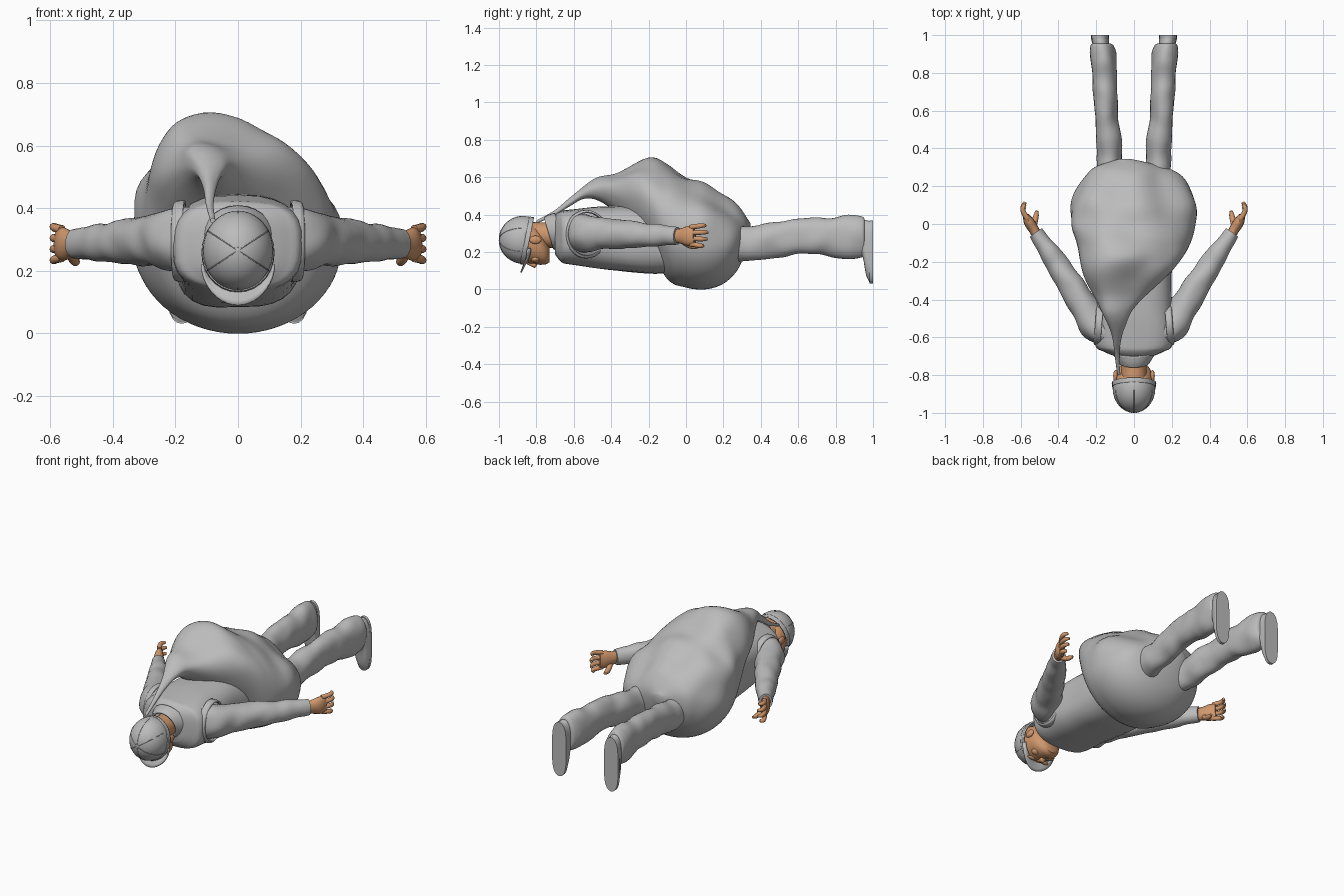
import bpy, bmesh, math
from mathutils import Vector, Matrix, noise

if "Cube" in bpy.data.objects:
    bpy.data.objects.remove(bpy.data.objects["Cube"], do_unlink=True)

def material(name, rgb):
    m = bpy.data.materials.new(name)
    m.use_nodes = True
    m.diffuse_color = (*rgb, 1)
    m.node_tree.nodes["Principled BSDF"].inputs["Base Color"].default_value = (*rgb, 1)
    return m

CLOTH = material("grey cloth", (0.5, 0.5, 0.5))
SKIN = material("tan skin", (0.63, 0.31, 0.15))
Y = Vector((0, 1, 0))

def finish(name, bm, mat, mirror=False, thick=0, angle=40):
    bmesh.ops.recalc_face_normals(bm, faces=bm.faces)
    me = bpy.data.meshes.new(name)
    bm.to_mesh(me)
    bm.free()
    ob = bpy.data.objects.new(name, me)
    bpy.context.collection.objects.link(ob)
    me.materials.append(mat)
    if mirror:
        ob.modifiers.new("mirror", "MIRROR")
    if thick:
        ob.modifiers.new("thickness", "SOLIDIFY").thickness = thick
    bpy.ops.object.select_all(action="DESELECT")
    ob.select_set(True)
    bpy.context.view_layer.objects.active = ob
    bpy.ops.object.shade_smooth_by_angle(angle=math.radians(angle))
    return ob

def smooth_path(rings, steps):
    # Catmull-Rom interpolation of position and radii
    out = []
    for i in range(len(rings) - 1):
        p = [rings[max(0, min(len(rings) - 1, i + k))] for k in (-1, 0, 1, 2)]
        for s in range(steps):
            t = s / steps
            out.append([0.5 * (2 * b + (c - a) * t + (2*a - 5*b + 4*c - d) * t**2
                        + (3*b - a - 3*c + d) * t**3) for a, b, c, d in zip(*p)])
    return out + [list(rings[-1])]

def add_loft(bm, rings, axis=None, segs=28, steps=4, power=1.0, wrinkle=0, freq=6,
             under=1, pinch=0, lean=0, caps=True):
    # "under" scales the wrinkles on the underside, "lean" tips the upper half sideways
    path = smooth_path(rings, steps)
    loops = []
    for i, (x, y, z, ru, rv) in enumerate(path):
        a, b = path[max(0, i - 1)], path[min(len(path) - 1, i + 1)]
        d = axis or (Vector(b[:3]) - Vector(a[:3])).normalized()
        u = d.cross(Vector((0, 0, 1))).normalized()
        v = u.cross(d)
        loop = []
        for k in range(segs):
            t = 2 * math.pi * k / segs
            c, s = math.cos(t), math.sin(t)
            lift = under + (1 - under) * min(1, max(0, s + .4))
            tip = lean * max(0, s)**2 * ru
            c = math.copysign(abs(c) ** power, c) * (1 - pinch * c**4)
            s = math.copysign(abs(s) ** power, s)
            off = u * (c * ru + tip) + v * s * rv
            p = Vector((x, y, z)) + off
            if wrinkle:
                fade = min(1, off.length / 0.08) * lift
                p += off.normalized() * noise.noise(p * freq) * wrinkle * fade
            loop.append(bm.verts.new(p))
        loops.append(loop)
    for a, b in zip(loops, loops[1:]):
        for k in range(segs):
            n = (k + 1) % segs
            bm.faces.new((a[k], a[n], b[n], b[k]))
    if caps:
        bm.faces.new(loops[0])
        bm.faces.new(loops[-1])

def loft(name, rings, mat, mirror=False, thick=0, **kw):
    bm = bmesh.new()
    add_loft(bm, rings, **kw)
    return finish(name, bm, mat, mirror, thick)

def ball(bm, centre, size):
    m = Matrix.Translation(centre) @ Matrix.Diagonal((*size, 1))
    return bmesh.ops.create_uvsphere(bm, u_segments=28, v_segments=20, radius=1, matrix=m)

# Torso in a loose, square-shouldered vest, with a tilted collar
loft("torso", [(0, -.70, .29, .10, .10), (0, -.675, .285, .16, .13), (0, -.64, .28, .204, .145),
               (0, -.5, .28, .205, .163), (0, -.3, .265, .2, .175), (0, -.12, .25, .2, .17),
               (0, .1, .25, .2, .13), (0, .28, .25, .19, .09)], CLOTH, axis=Y, power=.72, wrinkle=.008)
loft("collar", [(0, -.735, .30, .082, .088), (0, -.705, .295, .1, .108), (0, -.665, .285, .125, .13)],
     CLOTH, axis=Vector((0, 1, .3)).normalized(), thick=.012, caps=False)

# Big sack slung over the back: folded above, taut below, with a twisted neck
loft("sack", [(-.08, -.80, .36, .008, .008), (-.09, -.70, .41, .012, .014), (-.09, -.62, .47, .022, .025),
              (-.09, -.54, .52, .045, .035), (-.09, -.45, .535, .085, .07), (-.06, -.32, .51, .18, .145),
              (-.02, -.2, .465, .26, .23), (0, -.1, .36, .305, .305), (0, 0, .305, .33, .295),
              (0, .1, .283, .33, .283), (0, .19, .27, .3, .245), (0, .26, .273, .245, .19),
              (-.02, .305, .29, .17, .125), (-.05, .345, .33, .03, .025)],
     CLOTH, axis=Y, segs=64, steps=7, wrinkle=.034, freq=5.5, under=0, lean=-.25)

# Trouser legs and shoes
loft("trouser_leg", [(.11, .1, .24, .08, .09), (.125, .3, .24, .07, .092), (.135, .45, .265, .067, .095),
                     (.148, .6, .278, .062, .096), (.156, .75, .28, .066, .102), (.163, .88, .278, .069, .113),
                     (.17, .94, .28, .062, .108), (.172, .955, .28, .05, .095)],
     CLOTH, mirror=True, axis=Y, steps=8, wrinkle=.013, freq=10)
loft("shoe", [(.175, .92, .28, .045, .09), (.175, .945, .27, .05, .1), (.177, .962, .225, .053, .145),
              (.18, .982, .2, .057, .165)], CLOTH, mirror=True, axis=Y, power=.9, pinch=.15)
loft("sole", [(.18, .982, .2, .06, .169), (.18, 1.0, .2, .06, .169)],
     CLOTH, mirror=True, axis=Y, power=.9, pinch=.2, steps=1)

# Sleeves, with the flat vest armhole edge at the shoulder
loft("sleeve", [(.12, -.57, .30, .085, .105), (.2, -.535, .30, .088, .103), (.265, -.435, .297, .076, .086),
                (.335, -.325, .293, .07, .074), (.41, -.205, .29, .06, .062), (.475, -.11, .288, .05, .054),
                (.52, -.045, .287, .038, .045)], CLOTH, mirror=True, steps=6, wrinkle=.01, freq=12)
bm = bmesh.new()
add_loft(bm, [(.17, -.535, .295, .113, .13), (.198, -.53, .295, .111, .128), (.206, -.528, .295, .103, .118)],
         axis=Vector((.99, .08, 0)).normalized(), caps=False)
finish("vest_armhole", bm, CLOTH, mirror=True, thick=.01)

# Hands: palm, four curled fingers and a thumb
bm = bmesh.new()
add_loft(bm, [(.51, -.07, .287, .024, .034), (.53, -.03, .285, .027, .04), (.555, .01, .285, .028, .053),
              (.572, .045, .287, .018, .05)], segs=16)
for i, reach in enumerate((.092, .112, .116, .104)):
    z = .242 + i * .03
    spread = (i - 1.5) * .006
    add_loft(bm, [(.562, .025, z, .014, .014), (.584, .06, z + spread * .6, .0135, .0135),
                  (.588, (.06 + reach) / 2 + .004, z + spread, .0125, .0125),
                  (.576, reach, z + spread, .008, .008)], segs=10)
add_loft(bm, [(.535, -.02, .262, .017, .017), (.525, .015, .237, .016, .016),
              (.518, .045, .229, .014, .014), (.514, .07, .23, .008, .008)], segs=10)
finish("hand", bm, SKIN, mirror=True)

# Head, neck and facial features
loft("head", [(0, -.96, .26, .05, .06), (0, -.92, .26, .09, .1), (0, -.87, .255, .1, .112),
              (0, -.82, .245, .098, .108), (0, -.78, .225, .09, .093), (0, -.75, .2, .072, .066),
              (0, -.73, .185, .042, .04)], SKIN, axis=Y, power=.95)
loft("neck", [(0, -.84, .285, .07, .075), (0, -.76, .29, .066, .068), (0, -.66, .29, .07, .07)], SKIN, axis=Y)
bm = bmesh.new()
add_loft(bm, [(0, -.86, .15, .008, .01), (0, -.83, .138, .01, .014), (0, -.808, .131, .017, .017),
              (0, -.797, .14, .012, .01)], axis=Y, segs=14)
for y, z, half in ((-.778, .139, .026), (-.768, .144, .022), (-.742, .158, .028)):
    ball(bm, (0, y, z), (half, .007, .01))
for side in (-1, 1):
    ball(bm, (side * .042, -.85, .147), (.034, .01, .01))
    ball(bm, (side * .045, -.805, .163), (.034, .026, .02))
    ball(bm, (side * .098, -.805, .265), (.012, .032, .022))
finish("face_features", bm, SKIN)

# Cap: tilted dome, band, fine seams and a curved peak
cut_at, cut_dir = Vector((0, -.855, .26)), Vector((0, 1, -.2))
bm = bmesh.new()
ball(bm, (0, -.87, .265), (.113, .13, .127))
bmesh.ops.bisect_plane(bm, geom=bm.verts[:] + bm.edges[:] + bm.faces[:],
                       plane_co=cut_at, plane_no=cut_dir, clear_outer=True)
ball(bm, (0, -.996, .265), (.01, .004, .01))
finish("cap_dome", bm, CLOTH, thick=.006)
loft("cap_band", [(0, -.862, .262, .116, .13), (0, -.838, .258, .117, .13)], CLOTH,
     axis=cut_dir.normalized(), thick=.01, caps=False)
bm = bmesh.new()
for k in range(6):
    a = math.pi * (k + .5) / 3
    add_loft(bm, [(math.cos(a) * math.sin(t) * .113, -.87 - math.cos(t) * .13,
                   .265 + math.sin(a) * math.sin(t) * .127, .0018, .0018)
                  for t in (.08, .4, .8, 1.2, 1.5)], segs=6, steps=3)
finish("cap_seams", bm, CLOTH)
bm = bmesh.new()
rows = []
for j in range(4):
    f = j / 3
    rows.append([bm.verts.new((math.cos(a) * (.1 + .012 * f), -.868 - .018 * f + .035 * math.cos(a)**2,
                               .22 - math.sin(a) * (.08 + .048 * f)))
                 for a in [math.pi * k / 20 for k in range(21)]])
for a, b in zip(rows, rows[1:]):
    for k in range(20):
        bm.faces.new((a[k], a[k + 1], b[k + 1], b[k]))
finish("cap_peak", bm, CLOTH, thick=.008)
